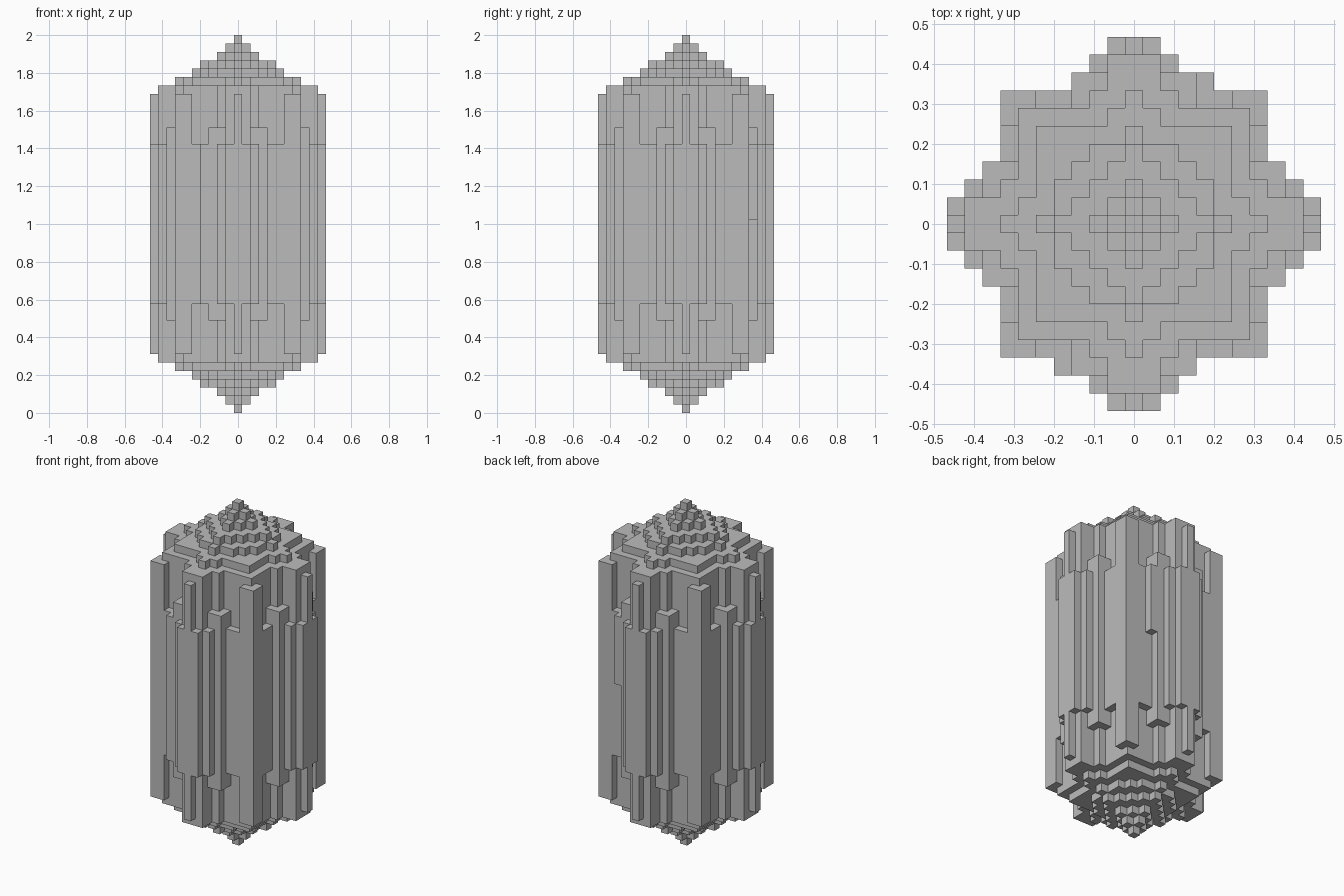
import bpy, bmesh

cube = bpy.data.objects.get("Cube")
if cube:
    bpy.data.objects.remove(cube, do_unlink=True)

U = 2 / 45          # edge of one block
REACH = 10          # blocks from the axis to the widest point

# One octant of the height plan, axis outwards; each letter is a half height
OCTANT = [
    "vutssrqqppo",
    "tssrqqpppi",
    "srrqppki",
    "rqqpkk",
    "qqpi",
    "qpi",
    "po",
    "o",
]


def half_height(x, y):
    a, b = max(abs(x), abs(y)), min(abs(x), abs(y))
    if b < len(OCTANT) and a - b < len(OCTANT[b]):
        return ord(OCTANT[b][a - b]) - ord("a") + 1
    return None


# Every column runs from low to high, in blocks about the middle layer
columns = {}
for x in range(-REACH, REACH + 1):
    for y in range(-REACH, REACH + 1):
        h = half_height(x, y)
        if h is not None:
            columns[x, y] = (-h - 0.5, h + 0.5)

# Two odd columns: a full one in front, a half one behind
columns[-4, -8] = (-9.5, 9.5)
columns[4, 8] = (0.5, 9.5)

bm = bmesh.new()


def quad(*corners):
    bm.faces.new([bm.verts.new((x * U, y * U, 1 + z * U)) for x, y, z in corners])


def wall(x, y, dx, dy, low, high):
    """Upright face on the (dx, dy) side of a column."""
    if high <= low:
        return
    cx, cy = x + dx / 2, y + dy / 2
    p = (cx + dy / 2, cy - dx / 2)
    q = (cx - dy / 2, cy + dx / 2)
    quad((*p, low), (*q, low), (*q, high), (*p, high))


for (x, y), (low, high) in columns.items():
    ring = [(x - .5, y - .5), (x + .5, y - .5), (x + .5, y + .5), (x - .5, y + .5)]
    quad(*[(*c, high) for c in ring])
    quad(*[(*c, low) for c in reversed(ring)])
    for dx, dy in ((1, 0), (0, 1), (-1, 0), (0, -1)):
        near = columns.get((x + dx, y + dy))
        if near is None:
            wall(x, y, dx, dy, low, high)
        else:
            wall(x, y, dx, dy, max(low, near[1]), high)
            wall(x, y, dx, dy, low, min(high, near[0]))

bmesh.ops.remove_doubles(bm, verts=bm.verts, dist=U / 100)

mesh = bpy.data.meshes.new("stepped_crystal")
bm.to_mesh(mesh)
bm.free()

# Plain grey stone
grey = bpy.data.materials.new("stone_grey")
grey.use_nodes = True
colour = (0.5, 0.5, 0.5, 1)
grey.diffuse_color = colour
grey.node_tree.nodes["Principled BSDF"].inputs["Base Color"].default_value = colour
mesh.materials.append(grey)

crystal = bpy.data.objects.new("stepped_crystal", mesh)
bpy.context.collection.objects.link(crystal)
